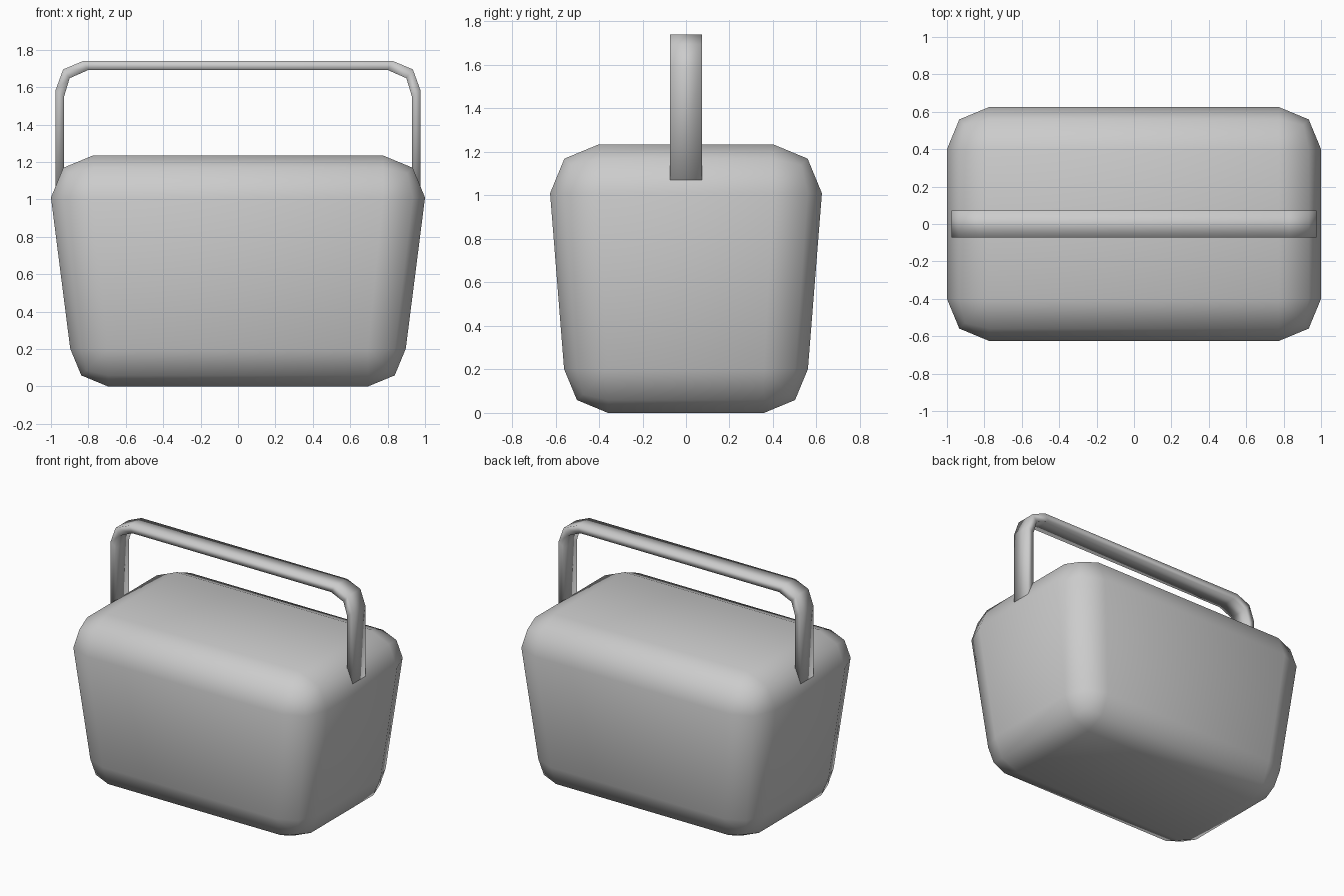
import bpy, bmesh

if "Cube" in bpy.data.objects:
    bpy.data.objects.remove(bpy.data.objects["Cube"])


def finish(bm, name):
    bmesh.ops.recalc_face_normals(bm, faces=bm.faces[:])
    for f in bm.faces:
        f.smooth = True
    mesh = bpy.data.meshes.new(name)
    bm.to_mesh(mesh)
    bm.free()
    obj = bpy.data.objects.new(name, mesh)
    bpy.context.collection.objects.link(obj)
    return obj


# Body: rounded box whose lower half is scaled in for the taper
HX, HY, TOP = 1.0, 0.625, 1.235
BEVEL, LOW = 0.225, 0.897
bm = bmesh.new()
bmesh.ops.create_cube(bm, size=2)
height = TOP + BEVEL * (1 / LOW - 1) * LOW
for v in bm.verts:
    v.co = (v.co.x * HX, v.co.y * HY, TOP if v.co.z > 0 else TOP - height)
bmesh.ops.bevel(bm, geom=bm.edges[:], offset=BEVEL, offset_type='OFFSET',
                segments=2, profile=0.5, affect='EDGES')
base = min(v.co.z for v in bm.verts)
for v in bm.verts:
    if v.co.z < TOP / 2:
        v.co.x *= LOW
        v.co.y *= LOW
        v.co.z = (v.co.z - base) * LOW
finish(bm, "basket_body")

# Handle: flat strap following a rounded arch, legs sunk into the body
outer = [(0.975, 0.98), (0.975, 1.585), (0.935, 1.695), (0.828, 1.74)]
inner = [(0.93, 0.98), (0.93, 1.55), (0.90, 1.648), (0.80, 1.692)]
outer += [(-x, z) for x, z in reversed(outer)]
inner += [(-x, z) for x, z in reversed(inner)]
W = 0.0725
bm = bmesh.new()
rings = [[bm.verts.new(c) for c in ((ox, -W, oz), (ox, W, oz), (ix, W, iz), (ix, -W, iz))]
         for (ox, oz), (ix, iz) in zip(outer, inner)]
for a, b in zip(rings, rings[1:]):
    for i in range(4):
        j = (i + 1) % 4
        bm.faces.new((a[i], a[j], b[j], b[i]))
bm.faces.new(rings[0])
bm.faces.new(rings[-1])
finish(bm, "carry_handle")
